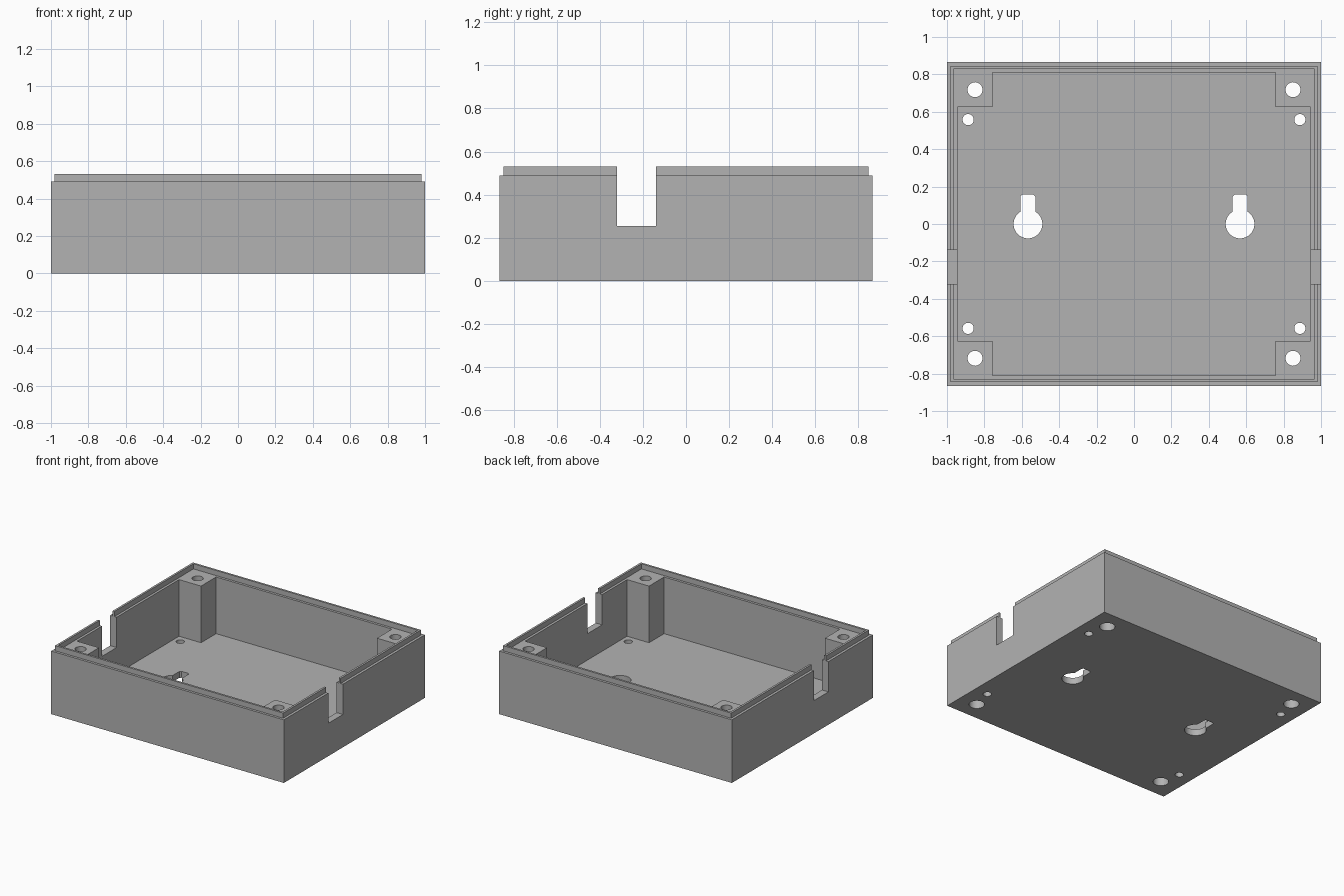
import bpy
import bmesh
from math import sin, cos, asin, pi

cube = bpy.data.objects.get("Cube")
if cube:
    bpy.data.objects.remove(cube, do_unlink=True)

# Overall sizes
HX, HY = 1.0, 0.865        # outer half sizes
RIM, TOP = 0.49, 0.53      # shoulder and lip heights
FLOOR = 0.05

grey = bpy.data.materials.new("plain grey")
grey.use_nodes = True
grey.diffuse_color = (0.45, 0.45, 0.45, 1)
grey.node_tree.nodes["Principled BSDF"].inputs["Base Color"].default_value = (0.45, 0.45, 0.45, 1)


def prism(name, outline, z0, z1):
    """Upright solid made from a counter-clockwise outline."""
    bm = bmesh.new()
    face = bm.faces.new([bm.verts.new((x, y, z0)) for x, y in outline])
    up = bmesh.ops.extrude_face_region(bm, geom=[face])["geom"]
    verts = [v for v in up if isinstance(v, bmesh.types.BMVert)]
    bmesh.ops.translate(bm, verts=verts, vec=(0, 0, z1 - z0))
    bmesh.ops.recalc_face_normals(bm, faces=bm.faces)
    mesh = bpy.data.meshes.new(name)
    bm.to_mesh(mesh)
    bm.free()
    mesh.materials.append(grey)
    ob = bpy.data.objects.new(name, mesh)
    bpy.context.collection.objects.link(ob)
    return ob


def rect(hx, hy, cx=0, cy=0):
    return [(cx - hx, cy - hy), (cx + hx, cy - hy), (cx + hx, cy + hy), (cx - hx, cy + hy)]


def circle(r, cx, cy, n=32):
    return [(cx + r * cos(2 * pi * i / n), cy + r * sin(2 * pi * i / n)) for i in range(n)]


def keyhole(cx, r=0.077, w=0.04, top=0.157, c=0.01, n=32):
    """Round opening with a narrow slot towards the back."""
    a = asin(w / r)
    start, sweep = pi / 2 + a, 2 * pi - 2 * a
    arc = [(cx + r * cos(start + sweep * i / n), r * sin(start + sweep * i / n)) for i in range(n + 1)]
    return arc + [(cx + w, top - c), (cx + w - c, top), (cx - w + c, top), (cx - w, top - c)]


def combine(body, tool, operation="DIFFERENCE"):
    """Apply one boolean and discard the tool."""
    tool.hide_render = True
    mod = body.modifiers.new("cut", "BOOLEAN")
    mod.operation, mod.solver, mod.object = operation, "EXACT", tool
    graph = bpy.context.evaluated_depsgraph_get()
    mesh = bpy.data.meshes.new_from_object(body.evaluated_get(graph))
    body.modifiers.clear()
    body.data = mesh
    bpy.data.objects.remove(tool, do_unlink=True)


# Outer box with the raised lip on top
box = prism("enclosure_base", rect(HX, HY), 0, RIM)
combine(box, prism("lip", rect(0.98, 0.846), RIM - 0.1, TOP), "UNION")

# Ledge inside the lip, level with the post tops
combine(box, prism("ledge_cutter", rect(0.964, 0.83), RIM, 1))

# Cross-shaped cavity leaves the four corner posts standing
ax, ay, bx, by = 0.945, 0.626, 0.756, 0.811
cross = [(-bx, -by), (bx, -by), (bx, -ay), (ax, -ay), (ax, ay), (bx, ay),
         (bx, by), (-bx, by), (-bx, ay), (-ax, ay), (-ax, -ay), (-bx, -ay)]
combine(box, prism("cavity_cutter", cross, FLOOR, 1))

for sx in (-1, 1):
    # Cable notch through each side wall, and wall-mount keyhole
    combine(box, prism("notch_cutter", rect(0.08, 0.09, sx * 1.0, -0.23), 0.255, 1))
    combine(box, prism("keyhole_cutter", keyhole(sx * 0.567), -0.1, FLOOR + 0.1))
    for sy in (-1, 1):
        # Screw hole with a wider recess below, and small floor hole
        x, y = sx * 0.85, sy * 0.718
        combine(box, prism("screw_cutter", circle(0.04, x, y), -0.1, 1))
        combine(box, prism("recess_cutter", circle(0.055, x, y), -0.1, 0.25))
        combine(box, prism("small_hole_cutter", circle(0.03, sx * 0.887, sy * 0.558), -0.1, FLOOR + 0.1))

# Smooth the hole walls and keep every edge sharp
bpy.ops.object.select_all(action="DESELECT")
box.select_set(True)
bpy.context.view_layer.objects.active = box
bpy.ops.object.shade_smooth_by_angle(angle=pi / 6)
